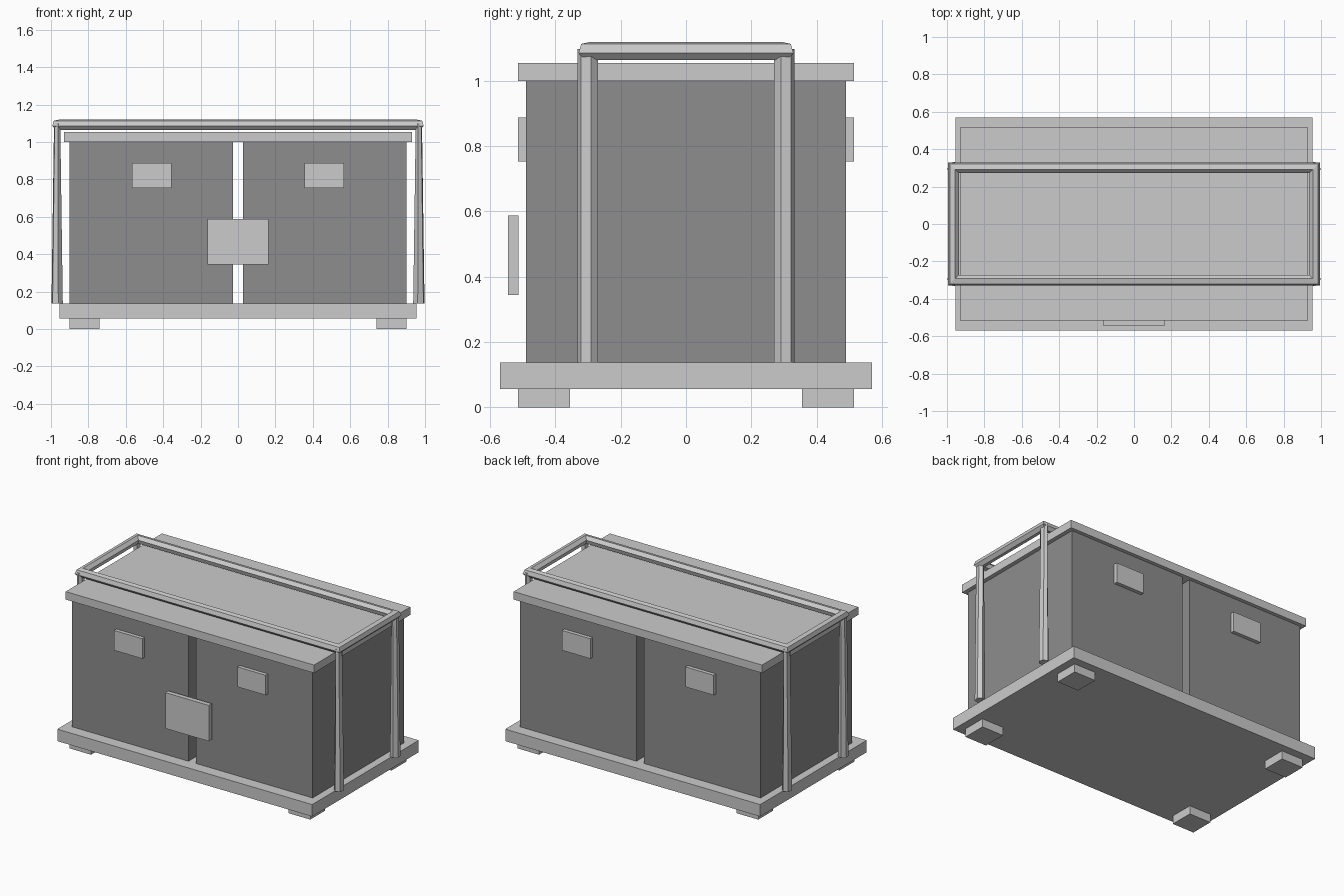
import bpy, bmesh
from math import cos, sin, radians

if "Cube" in bpy.data.objects:
    bpy.data.objects.remove(bpy.data.objects["Cube"])


def make(name, bm):
    bmesh.ops.recalc_face_normals(bm, faces=bm.faces)
    me = bpy.data.meshes.new(name)
    bm.to_mesh(me)
    bm.free()
    ob = bpy.data.objects.new(name, me)
    bpy.context.collection.objects.link(ob)
    return ob


def box(name, x0, x1, y0, y1, z0, z1):
    bm = bmesh.new()
    bmesh.ops.create_cube(bm, size=1)
    for v in bm.verts:
        v.co = ((x0 + x1) / 2 + v.co.x * (x1 - x0),
                (y0 + y1) / 2 + v.co.y * (y1 - y0),
                (z0 + z1) / 2 + v.co.z * (z1 - z0))
    return make(name, bm)


def hexagon(r, phase):
    return [(r * cos(radians(phase + 60 * i)), r * sin(radians(phase + 60 * i))) for i in range(6)]


def bridge(bm, a, b):
    for i in range(len(a)):
        j = (i + 1) % len(a)
        bm.faces.new((a[i], a[j], b[j], b[i]))


# Dark grey for the cabinets
dark = bpy.data.materials.new("dark_grey")
dark.diffuse_color = (0.27, 0.27, 0.27, 1)
dark.use_nodes = True
dark.node_tree.nodes["Principled BSDF"].inputs["Base Color"].default_value = dark.diffuse_color

# Base slab and lid
box("base", -0.955, 0.955, -0.57, 0.57, 0.056, 0.137)
box("lid", -0.93, 0.93, -0.515, 0.515, 1.0, 1.054)

# Two cabinets with a gap, feet, and small plates front and back
for sx, side in ((-1, "left"), (1, "right")):
    xs = lambda a, b: sorted((sx * a, sx * b))
    cabinet = box(side + "_cabinet", *xs(0.028, 0.902), -0.49, 0.49, 0.137, 1.0)
    cabinet.data.materials.append(dark)
    for sy, end in ((-1, "front"), (1, "back")):
        ys = lambda a, b: sorted((sy * a, sy * b))
        box(f"{end}_{side}_foot", *xs(0.74, 0.902), *ys(0.355, 0.515), 0, 0.056)
        box(f"{end}_{side}_plate", *xs(0.356, 0.568), *ys(0.49, 0.515), 0.753, 0.888)

# Central front panel, standing off the cabinets
box("front_panel", -0.163, 0.163, -0.545, -0.513, 0.344, 0.587)

# Top rail: hexagonal tube mitred round a rectangle
X, Y, Z = 0.965, 0.301, 1.092
bm = bmesh.new()
rings = [[bm.verts.new((sx * (X + u), sy * (Y + u), Z + v)) for u, v in hexagon(0.029, 47)]
         for sx, sy in ((-1, -1), (1, -1), (1, 1), (-1, 1))]
for i in range(4):
    bridge(bm, rings[i], rings[(i + 1) % 4])
make("top_rail", bm)

# Uprights: hexagonal posts, narrowing sideways toward the top
for sx, side in ((-1, "left"), (1, "right")):
    for sy, end in ((-1, "front"), (1, "back")):
        bm = bmesh.new()
        low, high = [[bm.verts.new((sx * (X + 0.002 + v * w), sy * (Y - u), z))
                      for u, v in hexagon(0.032, 11)]
                     for z, w in ((0.137, 1.0), (1.098, 0.55))]
        bridge(bm, low, high)
        bm.faces.new(low)
        bm.faces.new(high)
        make(f"{end}_{side}_upright", bm)
